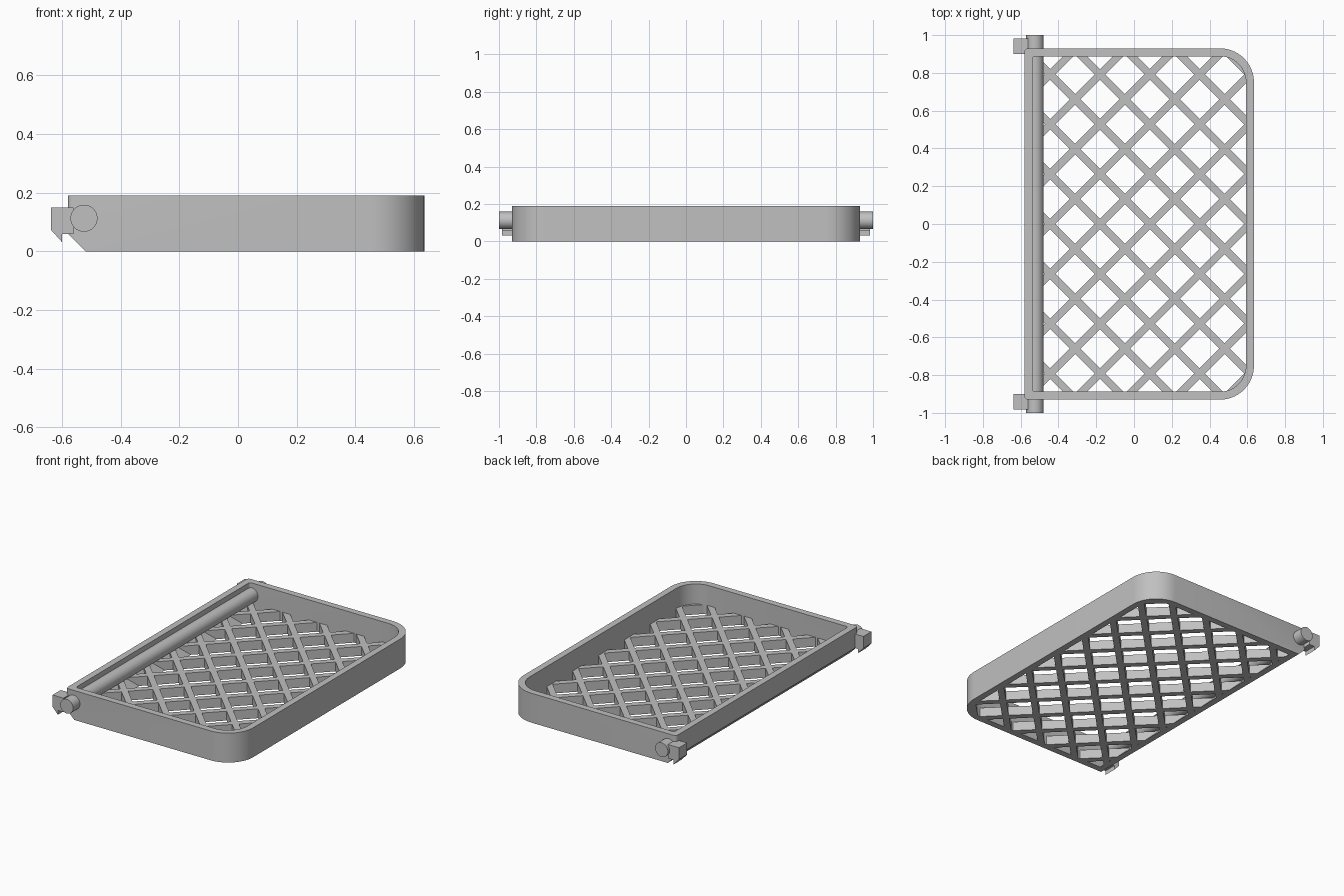
import bpy, bmesh, math
from mathutils import Vector, Matrix

if "Cube" in bpy.data.objects:
    bpy.data.objects.remove(bpy.data.objects["Cube"])

grey = bpy.data.materials.new("plain grey")
grey.diffuse_color = (0.53, 0.53, 0.53, 1)
grey.use_nodes = True
grey.node_tree.nodes["Principled BSDF"].inputs["Base Color"].default_value = grey.diffuse_color

X0, X1, Y1, H = -0.58, 0.635, 0.93, 0.19   # outer tray limits
WALL, FLOOR, BAR, PITCH = 0.042, 0.06, 0.04, 0.264


def finish(name, bm, smooth=True):
    bmesh.ops.recalc_face_normals(bm, faces=bm.faces)
    me = bpy.data.meshes.new(name)
    bm.to_mesh(me)
    bm.free()
    ob = bpy.data.objects.new(name, me)
    bpy.context.collection.objects.link(ob)
    me.materials.append(grey)
    if smooth:
        shade(ob)
    return ob


def shade(ob):
    bpy.ops.object.select_all(action='DESELECT')
    ob.select_set(True)
    bpy.context.view_layer.objects.active = ob
    bpy.ops.object.shade_smooth_by_angle(angle=math.radians(30))


def outline(inset, small):
    """Rounded tray plan, counter-clockwise: large radii right, small left."""
    big = 0.18 - inset
    pts = []
    for sx, sy, r, start in ((1, -1, big, 270), (1, 1, big, 0),
                             (-1, 1, small, 90), (-1, -1, small, 180)):
        cx = X1 - inset - r if sx > 0 else X0 + inset + r
        cy = sy * (Y1 - inset - r)
        n = 14 if sx > 0 else 4
        for i in range(n + 1):
            a = math.radians(start + 90 * i / n)
            pts.append((cx + r * math.cos(a), cy + r * math.sin(a)))
    return pts


def prism(bm, pts, vec):
    face = bm.faces.new([bm.verts.new(p) for p in pts])
    ext = bmesh.ops.extrude_face_region(bm, geom=[face])
    verts = [g for g in ext["geom"] if isinstance(g, bmesh.types.BMVert)]
    bmesh.ops.translate(bm, verts=verts, vec=vec)


def cut(bm, co, normal):
    """Remove what lies beyond the plane and cap the hole."""
    geom = bm.verts[:] + bm.edges[:] + bm.faces[:]
    res = bmesh.ops.bisect_plane(bm, geom=geom, dist=1e-6, plane_co=co,
                                 plane_no=normal, clear_outer=True)
    edges = [g for g in res["geom_cut"] if isinstance(g, bmesh.types.BMEdge)]
    edges = [e for e in edges if e.is_boundary]
    if edges:
        bmesh.ops.holes_fill(bm, edges=edges, sides=0)


def plan_solid(name, inset, small, z0, z1, slope):
    bm = bmesh.new()
    prism(bm, [(x, y, z0) for x, y in outline(inset, small)], (0, 0, z1 - z0))
    cut(bm, (slope, 0, 0), (-1, 0, -1))
    return finish(name, bm, False)


# Tray wall: open ring with a sloped lower edge on the hinge side
wall = plan_solid("tray_wall", 0, 0.02, 0, H, X0 + 0.06)
core = plan_solid("tray_cutter", WALL, 0.015, -0.1, 0.3, X0 + 0.06 + WALL)
core.hide_render = True
mod = wall.modifiers.new("hollow", 'BOOLEAN')
mod.operation, mod.solver, mod.object = 'DIFFERENCE', 'EXACT', core
bpy.context.view_layer.objects.active = wall
bpy.ops.object.modifier_apply(modifier="hollow")
bpy.data.objects.remove(core)
shade(wall)

# Lattice floor: two diagonal bar families, trimmed halfway into the wall
trim = outline(WALL / 2, 0.01)
lattice = bmesh.new()
for s in (1, -1):
    for k in range(-6, 7):
        # bar line: (x + 0.18) + s * y = PITCH * k
        bm = bmesh.new()
        bmesh.ops.create_cube(bm, size=1, matrix=Matrix.Diagonal((5, BAR, FLOOR, 1)))
        bmesh.ops.transform(
            bm, verts=bm.verts,
            matrix=Matrix.Translation((PITCH * k - 0.18, 0, FLOOR / 2))
            @ Matrix.Rotation(math.radians(-45 * s), 4, 'Z'))
        for a, b in zip(trim, trim[1:] + trim[:1]):
            d = Vector((b[0] - a[0], b[1] - a[1], 0))
            if d.length > 1e-5 and bm.verts:
                cut(bm, (a[0], a[1], 0), (d.y, -d.x, 0))
        if bm.verts:
            cut(bm, (X0 + 0.06 + WALL / 2, 0, 0), (-1, 0, -1))
        if bm.faces:
            tmp = bpy.data.meshes.new("bar")
            bm.to_mesh(tmp)
            lattice.from_mesh(tmp)
            bpy.data.meshes.remove(tmp)
        bm.free()
finish("lattice_floor", lattice, False)

# Hinge rod running through both end walls
bm = bmesh.new()
bmesh.ops.create_cone(bm, cap_ends=True, segments=48, radius1=0.046, radius2=0.046,
                      depth=2, matrix=Matrix.Translation((-0.525, 0, 0.113))
                      @ Matrix.Rotation(math.pi / 2, 4, 'X'))
finish("hinge_rod", bm)

# Latch hooks beside the rod ends
hook = [(-0.638, 0.15), (-0.56, 0.15), (-0.56, 0.06), (-0.6, 0.06),
        (-0.6, 0.032), (-0.638, 0.074)]
for side, s in (("front", -1), ("back", 1)):
    bm = bmesh.new()
    prism(bm, [(x, s * 0.9, z) for x, z in hook], (0, s * 0.083, 0))
    finish(side + "_latch_hook", bm, False)
